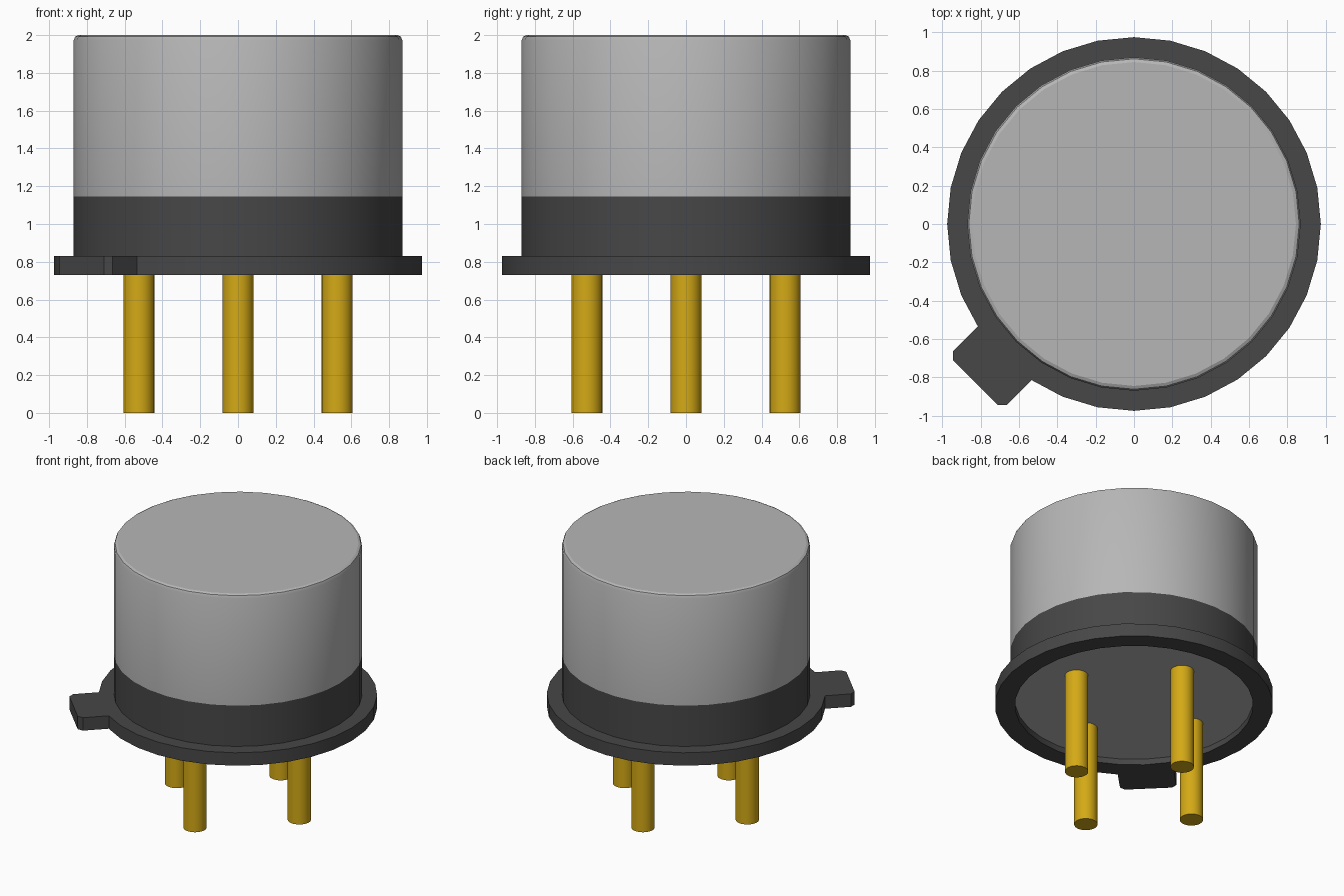
import bpy, bmesh, math
from mathutils import Vector

if "Cube" in bpy.data.objects:
    bpy.data.objects.remove(bpy.data.objects["Cube"])

SIDES = 32
FLANGE_BOTTOM, FLANGE_TOP = 0.73, 0.83
BAND_TOP = 1.145


def material(name, rgb):
    m = bpy.data.materials.new(name)
    m.use_nodes = True
    m.diffuse_color = (*rgb, 1)
    m.node_tree.nodes["Principled BSDF"].inputs["Base Color"].default_value = (*rgb, 1)
    return m


silver = material("silver metal", (0.47, 0.47, 0.47))
dark = material("dark grey", (0.063, 0.063, 0.063))
gold = material("gold", (0.66, 0.40, 0.008))


def finish(bm, name, *mats):
    """Turn a bmesh into a shaded object with the given materials."""
    bmesh.ops.recalc_face_normals(bm, faces=bm.faces)
    mesh = bpy.data.meshes.new(name)
    bm.to_mesh(mesh)
    bm.free()
    for m in mats:
        mesh.materials.append(m)
    obj = bpy.data.objects.new(name, mesh)
    bpy.context.collection.objects.link(obj)
    bpy.ops.object.select_all(action='DESELECT')
    obj.select_set(True)
    bpy.context.view_layer.objects.active = obj
    bpy.ops.object.shade_smooth_by_angle(angle=math.radians(25))
    return obj


def circle(radius, angles):
    return [(radius * math.cos(a), radius * math.sin(a)) for a in angles]


def cylinder(name, radius, z0, z1, mat, x=0, y=0, sides=SIDES):
    bm = bmesh.new()
    bmesh.ops.create_cone(bm, cap_ends=True, segments=sides, radius1=radius,
                          radius2=radius, depth=z1 - z0)
    bmesh.ops.translate(bm, vec=(x, y, (z0 + z1) / 2), verts=bm.verts)
    return finish(bm, name, mat)


# Can: lathed profile with a rounded top edge and a dark lower band
profile = [(0.87, FLANGE_TOP), (0.87, BAND_TOP), (0.87, 1.972),
           (0.862, 1.992), (0.845, 2.0), (0, 2.0)]
bm = bmesh.new()
points = [bm.verts.new((r, 0, z)) for r, z in profile]
edges = [bm.edges.new(pair) for pair in zip(points, points[1:])]
bmesh.ops.spin(bm, geom=points + edges, cent=(0, 0, 0), axis=(0, 0, 1),
               angle=math.tau, steps=SIDES, use_duplicate=False)
bmesh.ops.remove_doubles(bm, verts=bm.verts, dist=1e-4)
for f in bm.faces:
    f.material_index = 1 if f.calc_center_median().z < BAND_TOP else 0
finish(bm, "can", silver, dark)

# Flange: ring outline with a chamfered locating tab, extruded upwards
step = math.tau / SIDES
tab_angle = math.radians(225)
arc = [tab_angle + step * i for i in range(2, SIDES - 1)]
tab = [(0.954, -0.198), (1.138, -0.198), (1.17, -0.166),
       (1.17, 0.166), (1.138, 0.198), (0.954, 0.198)]
c, s = math.cos(tab_angle), math.sin(tab_angle)
outline = [(u * c - v * s, u * s + v * c) for u, v in tab] + circle(0.975, arc)
hole = circle(0.835, [step * i for i in range(SIDES)])
bm = bmesh.new()
edges = []
for loop in (outline, hole):
    vs = [bm.verts.new((x, y, FLANGE_BOTTOM)) for x, y in loop]
    edges += [bm.edges.new((vs[i - 1], vs[i])) for i in range(len(vs))]
bmesh.ops.triangle_fill(bm, use_beauty=True, edges=edges, normal=(0, 0, -1))
top = bmesh.ops.extrude_face_region(bm, geom=bm.faces[:], use_keep_orig=True)
bmesh.ops.translate(bm, vec=Vector((0, 0, FLANGE_TOP - FLANGE_BOTTOM)),
                    verts=[g for g in top["geom"] if isinstance(g, bmesh.types.BMVert)])
finish(bm, "flange", dark)

# Recessed metal plate under the can
cylinder("base_plate", 0.85, 0.775, 0.815, silver)

# Four pins, one towards each side
for name, x, y in (("left", 1, 0), ("right", -1, 0), ("front", 0, -1), ("back", 0, 1)):
    cylinder(name + "_pin", 0.082, 0, 0.79, gold, 0.525 * x, 0.525 * y)
